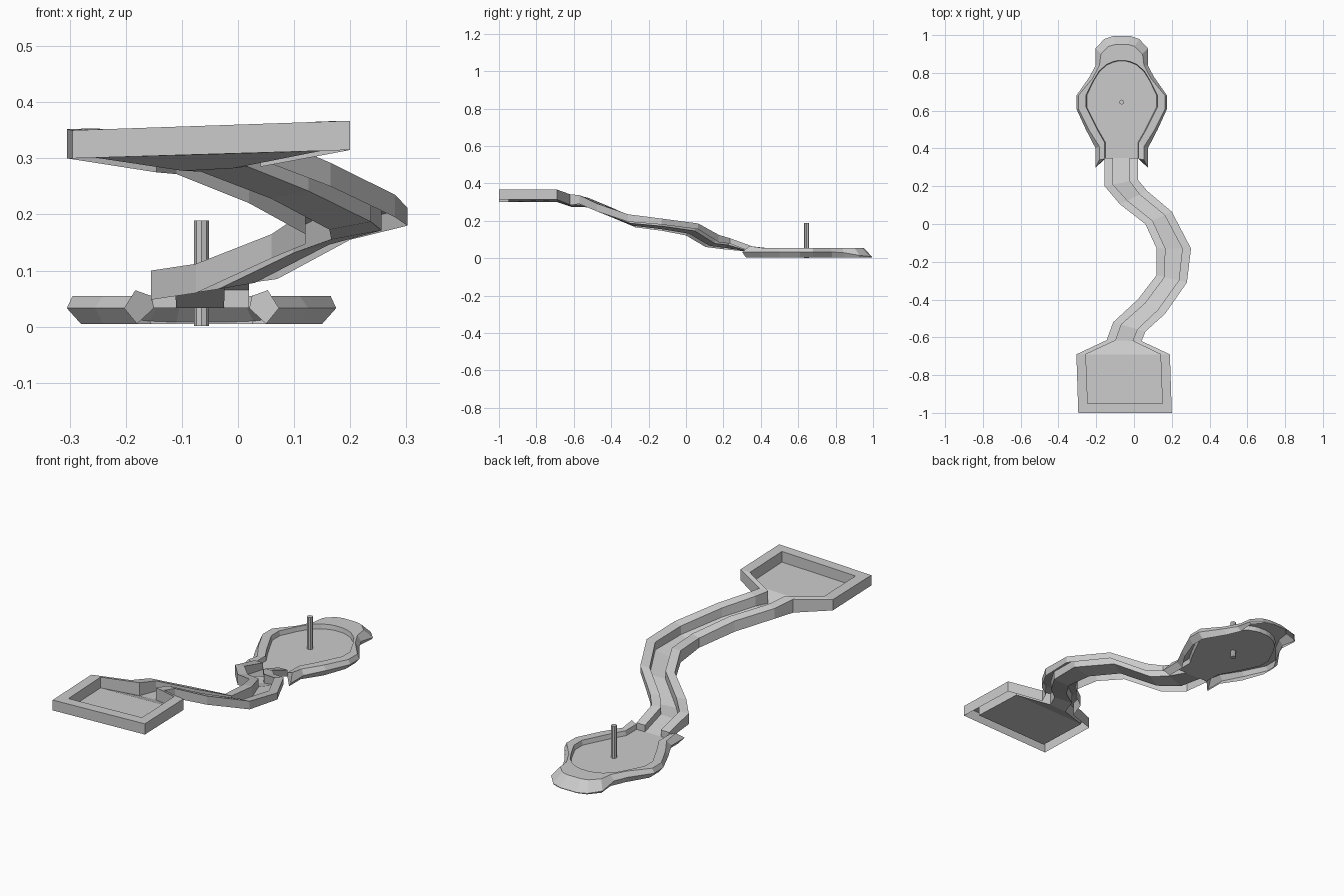
import bpy
from mathutils import Vector


def make_object(name, verts, faces):
    me = bpy.data.meshes.new(name)
    me.from_pydata([tuple(v) for v in verts], [], faces)
    me.validate()
    me.update()
    ob = bpy.data.objects.new(name, me)
    bpy.context.collection.objects.link(ob)
    return ob


def loft(rows, skip=()):
    """Bridge equal-length rows of points with quads."""
    n = len(rows[0])
    verts = [p for r in rows for p in r]
    faces = []
    for i in range(len(rows) - 1):
        for j in range(n - 1):
            if j not in skip:
                a = i * n + j
                faces.append((a, a + 1, a + n + 1, a + n))
    return verts, faces


# Tray and winding chute: left x, y, bottom, top; right x, y, bottom, top; wall width
sections = [
    (-.295, -1.0, .30, .35, .20, -1.0, .315, .367, .05),
    (-.305, -.69, .30, .352, .19, -.69, .313, .367, .05),
    (-.145, -.615, .275, .34, .04, -.62, .285, .342, .048),
    (-.11, -.52, .272, .322, .06, -.57, .29, .337, .045),
    (.02, -.40, .22, .272, .165, -.475, .25, .292, .045),
    (.12, -.27, .165, .212, .28, -.31, .195, .235, .045),
    (.12, -.13, .147, .205, .302, -.13, .18, .212, .047),
    (.06, 0, .122, .165, .20, .065, .155, .186, .043),
    (-.075, .105, .06, .112, .07, .175, .085, .125, .045),
    (-.155, .20, .048, .10, .02, .235, .078, .107, .045),
    (-.155, .35, .033, .065, .02, .35, .033, .065, .045),
]
rows = []
for k, (lx, ly, l0, l1, rx, ry, r0, r1, w) in enumerate(sections):
    lb, lt = Vector((lx, ly, l0)), Vector((lx, ly, l1))
    rb, rt = Vector((rx, ry, r0)), Vector((rx, ry, r1))
    t = w / (rb - lb).length
    inner = [lt.lerp(rt, t), lb.lerp(rb, t), rb.lerp(lb, t), rt.lerp(lt, t)]
    if k == 0:
        for p in inner:
            p.y += .05
    rows.append([lb, lt, *inner, rt, rb])
verts, faces = loft(rows)
# Front wall of the tray, and the wall ends where the chute meets the basin
faces += [(0, 7, 6, 1), (1, 6, 5, 2), (2, 5, 4, 3)]
e = len(verts) - 8
faces += [(e, e + 1, e + 2, e + 3), (e + 4, e + 5, e + 6, e + 7)]
make_object("tray_and_chute", verts, faces)

# Basin rim, half the stations: base, widest edge, rim outer, rim inner, floor
CX = -.065
FLOOR = .033
half = [
    ((.115, .32, .005), (.138, .30, .033), (.118, .34, .065), (.09, .345, .055), (.085, .35, FLOOR)),
    ((.115, .41, .005), (.138, .40, .033), (.118, .41, .055), (.09, .43, .055), (.085, .43, FLOOR)),
    ((.175, .50, .005), (.19, .50, .033), (.175, .50, .055), (.13, .50, .055), (.125, .50, FLOOR)),
    ((.215, .61, .005), (.24, .61, .033), (.23, .61, .055), (.19, .62, .055), (.185, .62, FLOOR)),
    ((.215, .68, .005), (.24, .68, .033), (.23, .68, .055), (.19, .68, .055), (.185, .68, FLOOR)),
    ((.155, .78, .005), (.17, .78, .033), (.155, .77, .055), (.15, .76, .055), (.147, .76, FLOOR)),
    ((.125, .85, .005), (.138, .84, .03), (.118, .84, .055), (.12, .81, .055), (.117, .808, FLOOR)),
    ((.132, .93, .005), (.138, .93, .015), (.11, .90, .055), (.08, .845, .055), (.078, .842, FLOOR)),
    ((.09, .98, .005), (.092, .98, .01), (.07, .94, .055), (.045, .86, .055), (.043, .857, FLOOR)),
    ((.045, .995, .005), (.045, .995, .008), (.035, .95, .055), (.02, .865, .055), (.02, .862, FLOOR)),
]
ring = [[(CX - d, y, z) for d, y, z in st] for st in half]
ring += [[(CX + d, y, z) for d, y, z in st] for st in reversed(half)]
verts, faces = loft(ring)
# Bridge the tip symmetrically (already in loft), close the two wall ends, add floor strips
n = len(ring)
last = (n - 1) * 5
faces += [tuple(range(5)), tuple(range(last, last + 5))]
for i in range(len(half) - 1):
    faces.append((i * 5 + 4, (i + 1) * 5 + 4, (n - 2 - i) * 5 + 4, (n - 1 - i) * 5 + 4))
make_object("basin", verts, faces)

# Pole standing in the basin
bpy.ops.mesh.primitive_cylinder_add(vertices=8, radius=.013, depth=.188,
                                    location=(CX, .645, .095))
bpy.context.object.name = "pole"
